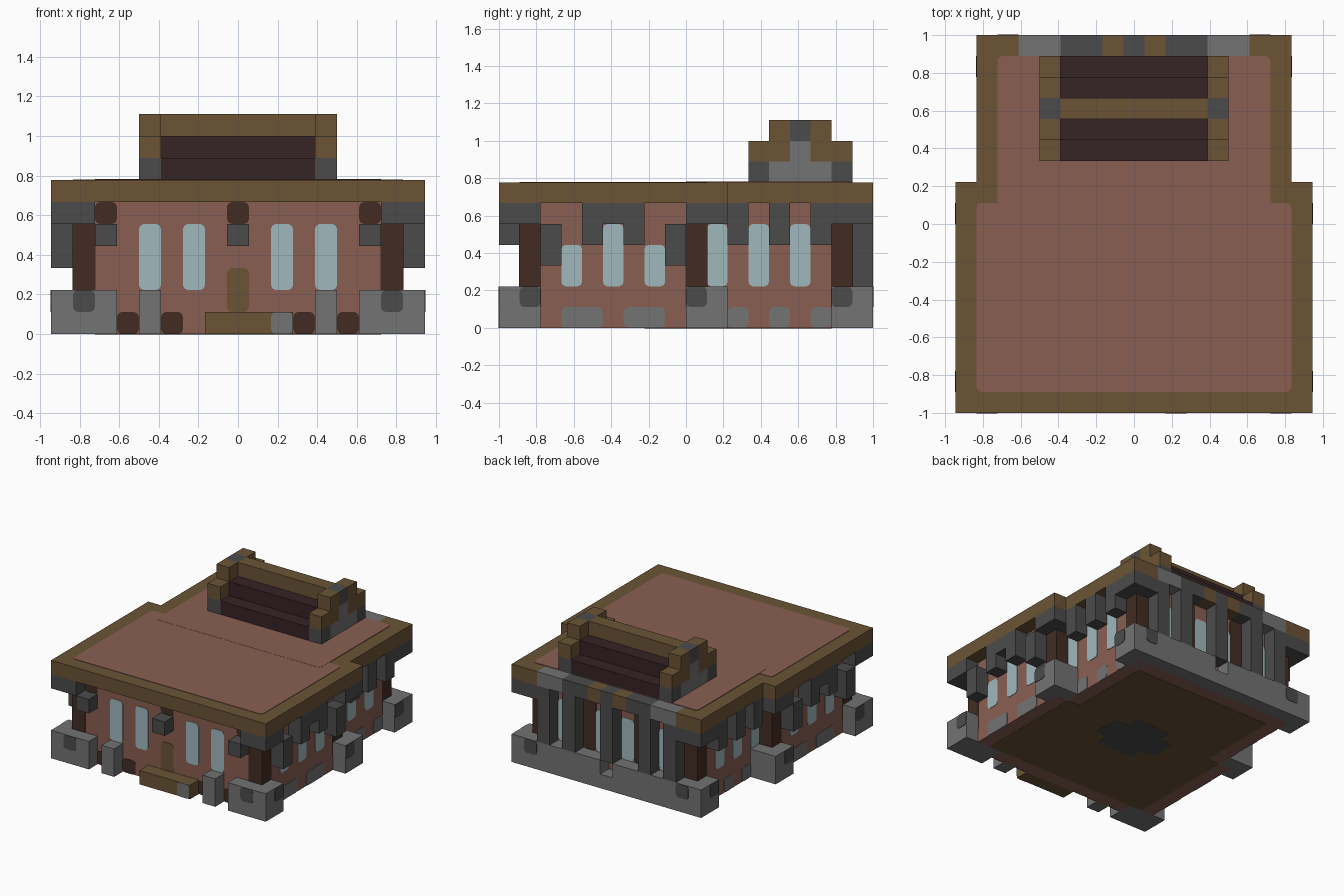
import bpy
import bmesh
from mathutils import Vector

UNIT = 1 / 9       # edge of one building block
SKIN = 0.03        # half thickness of a painted plate, in blocks

default = bpy.data.objects.get("Cube")
if default:
    bpy.data.objects.remove(default, do_unlink=True)


def linear(channel):
    c = channel / 255
    return c / 12.92 if c <= 0.04045 else ((c + 0.055) / 1.055) ** 2.4


def material(name, rgb):
    mat = bpy.data.materials.new(name)
    colour = [linear(c) for c in bytes.fromhex(rgb)] + [1]
    mat.diffuse_color = colour
    mat.use_nodes = True
    for node in mat.node_tree.nodes:
        if node.type == "BSDF_PRINCIPLED":
            node.inputs["Base Color"].default_value = colour
            node.inputs["Roughness"].default_value = 0.9
    return mat


clay = material("clay pink", "8a5f52")
timber = material("olive timber", "6b5435")
stone = material("light stone", "737373")
slate = material("dark slate", "4b4b4b")
bark = material("dark bark", "422c22")
plum = material("dark plum", "362325")
glass = material("pale glass", "a0b8be")


def add_box(bm, low, high, round_axis=None):
    """Add one box; corners around round_axis are softened if given."""
    low, high = Vector(low) * UNIT, Vector(high) * UNIT
    verts = bmesh.ops.create_cube(bm, size=1)["verts"]
    for v in verts:
        v.co = [(low[i] + high[i]) / 2 + v.co[i] * (high[i] - low[i]) for i in range(3)]
    if round_axis is not None:
        edges = {e for v in verts for e in v.link_edges}
        along = [e for e in edges
                 if abs(e.verts[0].co[round_axis] - e.verts[1].co[round_axis]) > 1e-6]
        bmesh.ops.bevel(bm, geom=along, offset=0.22 * UNIT, segments=2,
                        profile=0.5, affect="EDGES")


def make(name, mat, boxes, mirror, round_axis=None):
    bm = bmesh.new()
    for low, high in boxes:
        add_box(bm, low, high, round_axis)
        if mirror:
            add_box(bm, (-high[0], *low[1:]), (-low[0], *high[1:]), round_axis)
    mesh = bpy.data.meshes.new(name)
    bm.to_mesh(mesh)
    bm.free()
    mesh.materials.append(mat)
    obj = bpy.data.objects.new(name, mesh)
    bpy.context.collection.objects.link(obj)


def blocks(name, mat, *cells, mirror=False, grow=0):
    """Cells: first and last column in x, then y range, then z range."""
    boxes = [((a - 0.5 - grow, c - grow, e), (b + 0.5 + grow, d + grow, f))
             for a, b, c, d, e, f in cells]
    make(name, mat, boxes, mirror)


def paint(name, mat, axis, plane, *areas, mirror=False):
    """Thin rounded plates on a plane; areas give the two other ranges."""
    boxes = []
    for a, b, c, d in areas:
        low, high = ([a, c], [b, d]) if axis == 0 else ([a - 0.5, c], [b + 0.5, d])
        low.insert(axis, plane - SKIN)
        high.insert(axis, plane + SKIN)
        boxes.append((low, high))
    make(name, mat, boxes, mirror, axis)


# Body and corner columns
blocks("main_walls", clay, (-7, 7, -8, 1, 0, 6))
blocks("rear_walls", clay, (-6, 6, 1, 8, 0, 6))
blocks("corner_columns", bark, (7, 7, -8, -7, 1, 5), (7, 7, 0, 1, 1, 5),
       (6, 6, 7, 8, 1, 5), mirror=True, grow=SKIN)

# Stone bases and their dark insets
blocks("front_bases", stone, (6, 8, -9, -7, 0, 2), mirror=True)
blocks("middle_bases", stone, (7, 8, 0, 2, 0, 2), mirror=True)
blocks("rear_bases", stone, (6, 7, 7, 9, 0, 2), mirror=True)
paint("front_base_inset", slate, 1, -9, (7, 7, 1, 2), mirror=True)
paint("side_base_inset", slate, 0, 8.5, (-8, -7, 1, 2), (0, 1, 1, 2), mirror=True)
paint("rear_side_base_inset", slate, 0, 7.5, (7, 8, 1, 2), mirror=True)
paint("back_base_inset", slate, 1, 9, (6, 6, 1, 2), mirror=True)

# Front: posts, doorstep, door, windows, skirting
blocks("front_posts", stone, (4, 4, -9, -8, 0, 2), mirror=True)
blocks("doorstep", timber, (-1, 2, -9, -8, 0, 1))
paint("doorstep_stone", stone, 1, -9, (2, 2, 0, 1))
paint("door", timber, 1, -8, (0, 0, 1, 3))
paint("front_windows", glass, 1, -8, (2, 2, 2, 5), (4, 4, 2, 5), mirror=True)
paint("front_skirting", bark, 1, -8, (3, 3, 0, 1), (5, 5, 0, 1), mirror=True)

# Front brackets under the eaves
paint("bracket_backs", bark, 1, -8, (0, 0, 5, 6), (6, 6, 5, 6), (-6, -6, 5, 6))
blocks("front_brackets", slate, (0, 0, -9, -8, 4, 5), (6, 6, -9, -8, 4, 5),
       (-6, -6, -9, -8, 4, 5))
blocks("corner_caps", slate, (7, 8, -9, -7, 5, 6), (7, 8, 0, 2, 5, 6),
       (6, 7, 7, 9, 5, 6), mirror=True)

# Side brackets
blocks("main_side_brackets", slate, (8, 8, -7, -6, 3, 5), (8, 8, -1, 0, 3, 5),
       (8, 8, -5, -2, 5, 6), (8, 8, -5, -4, 4, 5), (8, 8, -3, -2, 4, 5), mirror=True)
blocks("rear_side_brackets", slate,
       *[(7, 7, y, y + 1, 4, 6) for y in (2, 4, 6)], mirror=True)

# Side windows and foundation stones
paint("main_side_windows", glass, 0, 7.5, (-6, -5, 2, 4), (-4, -3, 2, 5),
      (-2, -1, 2, 4), mirror=True)
paint("rear_side_windows", glass, 0, 6.5,
      *[(y, y + 1, 2, 5) for y in (1, 3, 5)], mirror=True)
paint("main_side_stones", stone, 0, 7.5, (-6, -4, 0, 1), (-3, -1, 0, 1), mirror=True)
paint("rear_side_stones", stone, 0, 6.5,
      *[(y, y + 1, 0, 1) for y in (2, 4, 6)], mirror=True)

# Back: rail, pillars, windows
blocks("back_rail", stone, (1, 5, 8, 9, 0, 2), mirror=True)
blocks("back_rail_middle", stone, (0, 0, 8, 9, 0, 1))
blocks("back_pillars", slate, *[(x, x, 8, 9, 2, 6) for x in (-5, -3, 3, 5)],
       (0, 0, 8, 9, 2, 6))
paint("back_windows", glass, 1, 8, (1, 1, 2, 5), (4, 4, 2, 5), mirror=True)
paint("back_panels", bark, 1, 8, (2, 2, 2, 6), mirror=True)

# Roof slab with coloured back edge and clay covering
blocks("main_roof", timber, (-8, 8, -9, 2, 6, 7))
blocks("rear_roof", timber, (-7, 7, 2, 8, 6, 7))
blocks("back_edge_timber", timber, (6, 7, 8, 9, 6, 7), (1, 1, 8, 9, 6, 7), mirror=True)
blocks("back_edge_stone", stone, (4, 5, 8, 9, 6, 7), mirror=True)
blocks("back_edge_slate", slate, (2, 3, 8, 9, 6, 7), mirror=True)
blocks("back_edge_middle", slate, (0, 0, 8, 9, 6, 7))
paint("main_roof_cover", clay, 2, 7, (-7, 7, -8, 1))
paint("rear_roof_cover", clay, 2, 7.01, (-6, 6, 0, 8))

# Stepped gable on the roof
blocks("gable_steps", plum, (-3, 3, 3, 8, 7, 8), (-3, 3, 4, 7, 8, 9))
blocks("gable_ridge", timber, (-3, 3, 5, 6, 9, 10))
blocks("gable_end_feet", slate, (4, 4, 3, 4, 7, 8), (4, 4, 7, 8, 7, 8),
       (4, 4, 5, 6, 9, 10), mirror=True)
blocks("gable_end_stone", stone, (4, 4, 4, 7, 7, 8), (4, 4, 5, 6, 8, 9), mirror=True)
blocks("gable_end_timber", timber, (4, 4, 3, 5, 8, 9), (4, 4, 6, 8, 8, 9),
       (4, 4, 4, 5, 9, 10), (4, 4, 6, 7, 9, 10), mirror=True)

# Underside
paint("main_floor", timber, 2, SKIN / 2, (-6, 6, -7, 1))
paint("rear_floor", timber, 2, SKIN / 3, (-5, 5, 0, 7))
paint("floor_patch", slate, 2, 0, (-2, 2, -1, 1), (-1, 1, -2, 2))
